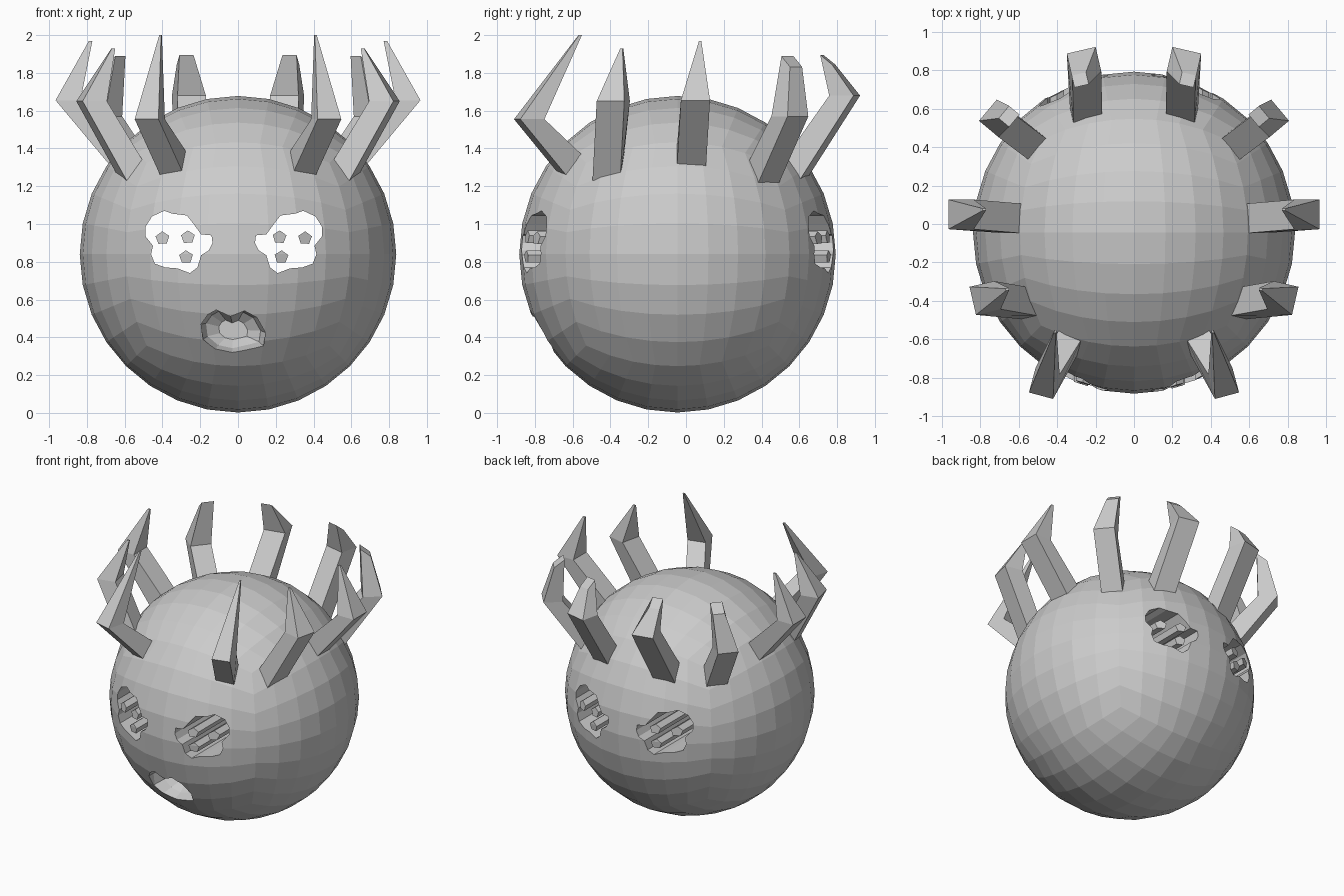
import bpy, bmesh, math
from mathutils import Vector

if "Cube" in bpy.data.objects:
    bpy.data.objects.remove(bpy.data.objects["Cube"])

C, R = Vector((0, -0.045, 0.84)), 0.838
AXIS = -0.0225          # mirror line of the face features


def make(name, bm):
    bmesh.ops.recalc_face_normals(bm, faces=bm.faces)
    me = bpy.data.meshes.new(name)
    bm.to_mesh(me)
    bm.free()
    ob = bpy.data.objects.new(name, me)
    bpy.context.collection.objects.link(ob)
    return ob


def loft(name, rings):
    bm = bmesh.new()
    vs = [[bm.verts.new(p) for p in r] for r in rings]
    n = len(vs[0])
    for a, b in zip(vs, vs[1:]):
        for i in range(n):
            j = (i + 1) % n
            bm.faces.new((a[i], a[j], b[j], b[i]))
    bm.faces.new(vs[0])
    bm.faces.new(vs[-1])
    return make(name, bm)


def ball(name):
    bm = bmesh.new()
    bmesh.ops.create_cube(bm, size=2)
    bmesh.ops.subdivide_edges(bm, edges=bm.edges[:], cuts=7, use_grid_fill=True)
    for v in bm.verts:
        p = Vector([math.tan(c * math.pi / 4) for c in v.co])
        v.co = C + p.normalized() * R
    return make(name, bm)


def boolean(ob, cutter, op):
    m = ob.modifiers.new("cut", 'BOOLEAN')
    m.operation, m.object, m.solver = op, cutter, 'EXACT'
    bpy.context.view_layer.objects.active = ob
    bpy.ops.object.modifier_apply(modifier=m.name)


def drop(ob):
    bpy.data.objects.remove(ob, do_unlink=True)


def prism(name, pts):
    return loft(name, [[(x, y, z) for x, z in pts] for y in (-1.2, 1.2)])


# head ball
head = ball("head")
solid = ball("solid_helper")
solid.hide_render = True

# eye tunnels with five-sided pupil rods
eye = [(-.49, .985), (-.455, 1.04), (-.39, 1.07), (-.35, 1.055), (-.27, 1.045),
       (-.235, 1.0), (-.195, .945), (-.14, .94), (-.135, .90), (-.155, .86),
       (-.195, .835), (-.215, .77), (-.255, .74), (-.32, .765), (-.385, .77),
       (-.44, .79), (-.46, .84), (-.45, .885), (-.49, .935)]
pupils = [(-.40, .925), (-.265, .93), (-.275, .825)]
for s, side in ((1, "left"), (-1, "right")):
    flip = lambda x: x if s == 1 else 2 * AXIS - x
    cutter = prism("eye_cutter", [(flip(x), z) for x, z in eye])
    boolean(head, cutter, 'DIFFERENCE')
    drop(cutter)
    for k, (px, pz) in enumerate(pupils):
        pent = [(flip(px + .038 * math.cos(a)), pz + .036 * math.sin(a))
                for a in [math.radians(72 * i + 20) for i in range(5)]]
        rod = prism(f"{side}_pupil_rod_{k + 1}", pent)
        boolean(rod, solid, 'INTERSECT')
drop(solid)

# mouth pocket with a rounded back
mouth = [(-.195, .47), (-.16, .52), (-.115, .545), (-.04, .51), (.035, .54), (.10, .505),
         (.145, .425), (.135, .355), (.08, .34), (-.03, .315), (-.12, .335), (-.185, .39)]
mc = (-.025, .43)
rings = [[(mc[0] + (x - mc[0]) * k, y, mc[1] + dz + (z - mc[1]) * k) for x, z in mouth]
         for y, k, dz in ((-1.0, 1, 0), (-.71, 1, 0), (-.63, .85, .01), (-.58, .45, .01))]
cutter = loft("mouth_cutter", rings)
boolean(head, cutter, 'DIFFERENCE')
drop(cutter)


# crown of bent horns: outward angle, base, bend, tip, half width, tip half size
horns = [(77, (.25, .60, 1.32), (.26, .84, 1.68), (.28, .75, 1.87), .077, .038),
         (40, (.54, .42, 1.29), (.71, .55, 1.57), (.65, .56, 1.86), .072, .042),
         (0, (.64, .03, 1.37), (.90, .05, 1.655), (.78, .075, 1.97), .077, .006),
         (-13, (.585, -.41, 1.32), (.775, -.385, 1.65), (.66, -.34, 1.93), .075, .006),
         (-75, (.35, -.63, 1.335), (.467, -.83, 1.555), (.41, -.56, 2.0), .065, .005)]


def ring(c, t, v, w, d):
    return [c + t * w * i + v * d * j for i, j in ((-1, -1), (1, -1), (1, 1), (-1, 1))]


for n, (ang, base, bend, tip, w, tw) in enumerate(horns):
    base, bend, tip = Vector(base), Vector(bend), Vector(tip)
    a = math.radians(ang)
    o = Vector((math.cos(a), math.sin(a), 0))
    t = Vector((-o.y, o.x, 0))
    up = t.cross(base - C).normalized()
    if up.z < 0:
        up = -up
    root = base - (bend - base).normalized() * .04
    slant = (-o + Vector((0, 0, -.4))).normalized() if tw > .02 else -o
    if tw > .02:
        slant = (-o + Vector((0, 0, .8))).normalized()
    rs = [ring(root, t, up, w, .07), ring(bend, t, -o, w, .066), ring(tip, t, slant, tw, tw + .003)]
    for s, side in ((1, "right"), (-1, "left")):
        loft(f"{side}_horn_{n + 1}", [[(p.x * s, p.y, p.z) for p in r] for r in rs])
